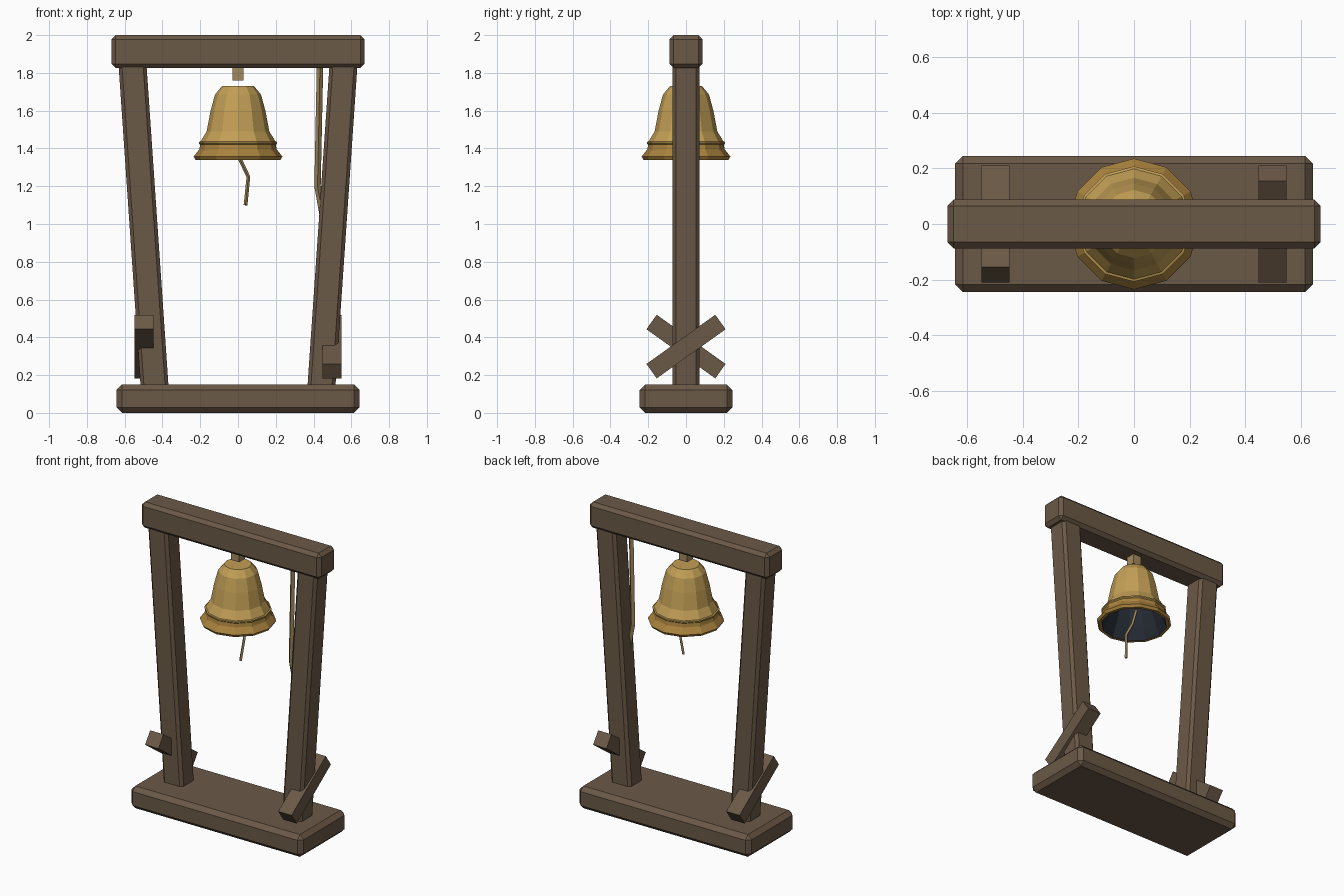
import bpy, bmesh, math
from mathutils import Matrix, Vector

if "Cube" in bpy.data.objects:
    bpy.data.objects.remove(bpy.data.objects["Cube"])


def material(name, rgb):
    m = bpy.data.materials.new(name)
    m.diffuse_color = (*rgb, 1.0)
    m.use_nodes = True
    m.node_tree.nodes["Principled BSDF"].inputs["Base Color"].default_value = m.diffuse_color
    return m


WOOD = material("dark wood", (0.147, 0.100, 0.063))
GOLD = material("bell gold", (0.54, 0.345, 0.092))
LIP = material("bell lip bronze", (0.40, 0.225, 0.048))
INSIDE = material("bell interior", (0.018, 0.024, 0.034))
ROPE = material("rope tan", (0.36, 0.25, 0.11))


def finish(name, bm, mats):
    me = bpy.data.meshes.new(name)
    bm.to_mesh(me)
    bm.free()
    for m in mats:
        me.materials.append(m)
    ob = bpy.data.objects.new(name, me)
    bpy.context.collection.objects.link(ob)
    return ob


def box(name, center, size, mat, bevel=0.0, lean=0.0, tilt=0.0):
    """Chamfered box; lean shears x along z, tilt rotates about x."""
    bm = bmesh.new()
    bmesh.ops.create_cube(bm, size=1.0)
    bmesh.ops.scale(bm, vec=size, verts=bm.verts)
    if bevel:
        bmesh.ops.bevel(bm, geom=bm.edges[:], offset=bevel, segments=1,
                        profile=0.5, affect='EDGES')
    for v in bm.verts:
        v.co.x += lean * v.co.z
    bmesh.ops.rotate(bm, verts=bm.verts, cent=(0, 0, 0),
                     matrix=Matrix.Rotation(tilt, 3, 'X'))
    bmesh.ops.translate(bm, verts=bm.verts, vec=Vector(center))
    return finish(name, bm, [mat])


def lathe(name, profile, mats, rule, sides=12):
    """Revolve (radius, height) points; rule(segment) gives the material."""
    bm = bmesh.new()
    rings = [[bm.verts.new((r * math.cos(2 * math.pi * j / sides),
                            r * math.sin(2 * math.pi * j / sides), z))
              for j in range(sides)] for r, z in profile]
    for i in range(len(rings) - 1):
        for j in range(sides):
            k = (j + 1) % sides
            f = bm.faces.new((rings[i][j], rings[i + 1][j],
                              rings[i + 1][k], rings[i][k]))
            f.material_index = rule(i)
    bmesh.ops.remove_doubles(bm, verts=bm.verts, dist=0.0005)
    return finish(name, bm, mats)


def rope(name, points, radius):
    """Four-sided rope along a path, turned into a mesh."""
    cu = bpy.data.curves.new(name + "_path", 'CURVE')
    cu.dimensions = '3D'
    cu.bevel_depth = radius
    cu.bevel_resolution = 0
    cu.use_fill_caps = True
    sp = cu.splines.new('POLY')
    sp.points.add(len(points) - 1)
    for p, co in zip(sp.points, points):
        p.co = (*co, 1.0)
    tmp = bpy.data.objects.new(name + "_tmp", cu)
    me = bpy.data.meshes.new_from_object(tmp)
    bpy.data.objects.remove(tmp)
    me.name = name
    me.materials.clear()
    me.materials.append(ROPE)
    for poly in me.polygons:
        poly.use_smooth = False
        poly.material_index = 0
    bpy.context.collection.objects.link(bpy.data.objects.new(name, me))


# Frame: base slab, top beam, leaning posts and crossed braces
box("base", (0, 0, 0.075), (1.285, 0.49, 0.15), WOOD, bevel=0.028)
box("top_beam", (0, 0, 1.913), (1.34, 0.175, 0.174), WOOD, bevel=0.022)
for side, label in ((-1, "left"), (1, "right")):
    box(label + "_post", (side * 0.5, 0, 0.99), (0.148, 0.142, 1.74), WOOD,
        bevel=0.018, lean=side * 0.0685)
    box(label + "_brace", (side * 0.497, 0, 0.351), (0.1, 0.448, 0.094), WOOD,
        tilt=side * math.radians(35.5))

# Hanger block under the beam
box("hanger", (0, 0, 1.81), (0.06, 0.06, 0.1), ROPE)

# Bell: gold body, bronze flared lip, dark hollow inside
outer = [(0, 1.73), (0.085, 1.73), (0.122, 1.685), (0.145, 1.60),
         (0.166, 1.49), (0.198, 1.437), (0.207, 1.434), (0.207, 1.426),
         (0.2, 1.42), (0.205, 1.395), (0.235, 1.357), (0.225, 1.34)]
inner = [(0.205, 1.34), (0.175, 1.41), (0.15, 1.48), (0.128, 1.60),
         (0.1, 1.68), (0, 1.70)]
lip_end = len(outer)
lathe("bell", outer + inner, [GOLD, LIP, INSIDE],
      lambda i: 0 if i < 8 else (1 if i < lip_end else 2))

# Bell pull and the rope hanging beside the right post
rope("bell_pull", [(-0.02, 0, 1.45), (0.012, 0, 1.34), (0.055, -0.01, 1.25),
                   (0.04, -0.03, 1.10)], 0.01)
rope("side_rope", [(0.435, -0.035, 1.88), (0.421, -0.035, 1.2),
                   (0.457, -0.03, 1.0)], 0.017)
